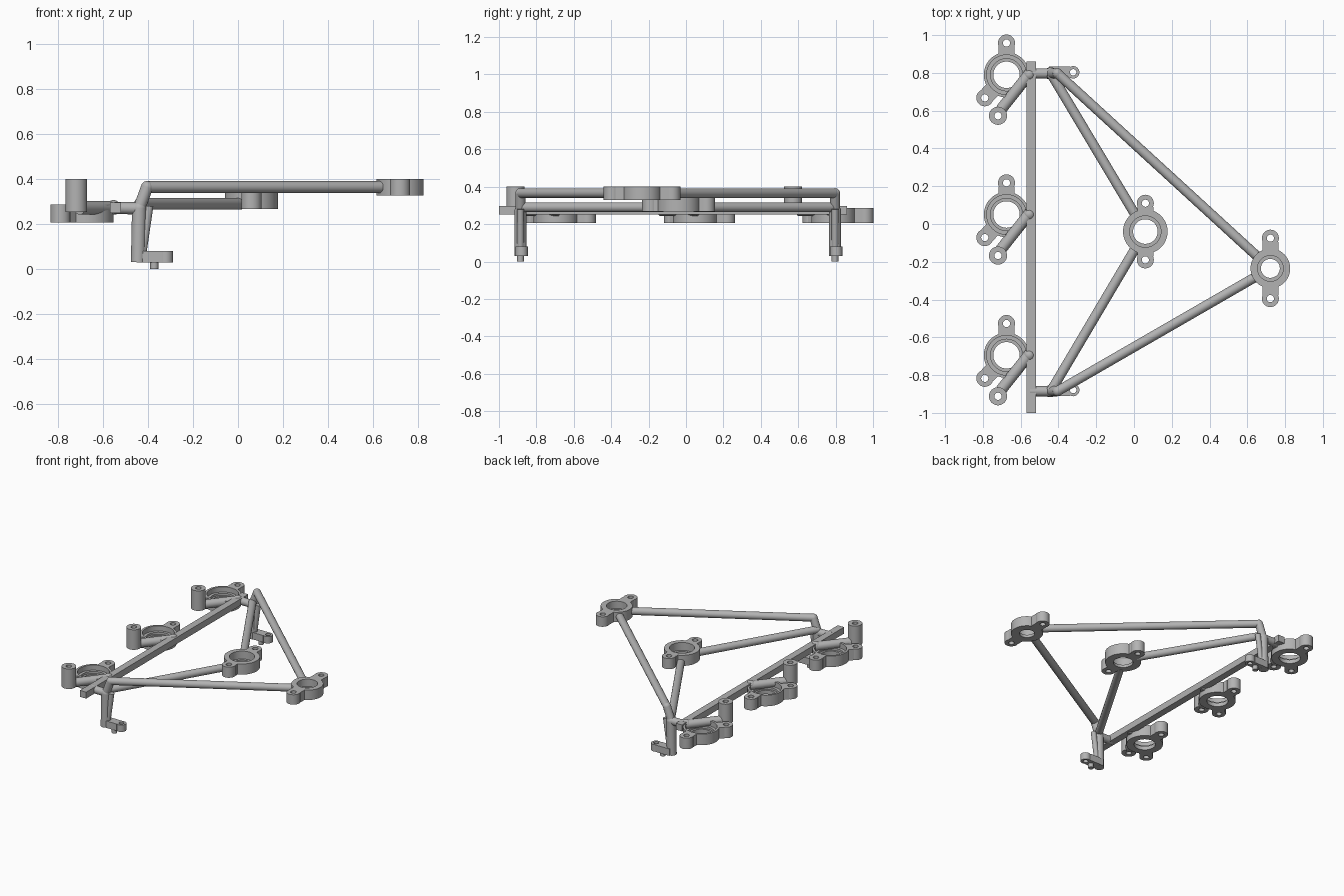
import bpy, bmesh, math
from mathutils import Vector

cube = bpy.data.objects.get("Cube")
if cube:
    bpy.data.objects.remove(cube)

grey = bpy.data.materials.new("plain grey")
grey.use_nodes = True
grey.diffuse_color = (0.45, 0.45, 0.45, 1)
grey.node_tree.nodes["Principled BSDF"].inputs["Base Color"].default_value = grey.diffuse_color


def finish(name, bm):
    bmesh.ops.recalc_face_normals(bm, faces=bm.faces)
    mesh = bpy.data.meshes.new(name)
    bm.to_mesh(mesh)
    bm.free()
    ob = bpy.data.objects.new(name, mesh)
    bpy.context.collection.objects.link(ob)
    mesh.materials.append(grey)
    bpy.ops.object.select_all(action='DESELECT')
    ob.select_set(True)
    bpy.context.view_layer.objects.active = ob
    bpy.ops.object.shade_smooth_by_angle(angle=math.radians(35))
    return ob


def lathe(bm, centre, profile, n=48):
    """Turn a closed (radius, height) loop around a vertical axis."""
    rings = []
    for i in range(n):
        a = 2 * math.pi * i / n
        rings.append([bm.verts.new((centre[0] + r * math.cos(a), centre[1] + r * math.sin(a), z))
                      for r, z in profile])
    m = len(profile)
    for i in range(n):
        p, q = rings[i], rings[(i + 1) % n]
        for j in range(m):
            k = (j + 1) % m
            bm.faces.new((p[j], q[j], q[k], p[k]))


def tube_profile(inner, outer, z0, z1):
    return [(inner, z0), (outer, z0), (outer, z1), (inner, z1)]


def slab(bm, start, end, width, z0, z1):
    """Upright-sided plate running between two plan points."""
    a, b = Vector(start), Vector(end)
    d = (b - a).normalized()
    s = Vector((-d.y, d.x)) * width / 2
    plan = [a - s, b - s, b + s, a + s]
    low = [bm.verts.new((p.x, p.y, z0)) for p in plan]
    high = [bm.verts.new((p.x, p.y, z1)) for p in plan]
    bm.faces.new(low)
    bm.faces.new(high)
    for i in range(4):
        j = (i + 1) % 4
        bm.faces.new((low[i], low[j], high[j], high[i]))


def ear(bm, centre, offset, body, z0, z1, radius=0.045, hole=0.019):
    """Screw tab with a web back to the bearing body."""
    c, o = Vector(centre), Vector(offset)
    d = o.normalized()
    lathe(bm, c + o, tube_profile(hole, radius, z0, z1), 28)
    slab(bm, c + d * (body - 0.012), c + o - d * hole, radius * 1.9, z0, z1)


def rod(name, start, end, radius):
    a, b = Vector(start), Vector(end)
    bm = bmesh.new()
    bmesh.ops.create_cone(bm, cap_ends=True, segments=28, radius1=radius, radius2=radius,
                          depth=(b - a).length)
    turn = (b - a).to_track_quat('Z', 'Y')
    for v in bm.verts:
        v.co = turn @ v.co + (a + b) / 2
    return finish(name, bm)


def joint(name, centre, radius):
    bm = bmesh.new()
    bmesh.ops.create_uvsphere(bm, u_segments=24, v_segments=14, radius=radius)
    bmesh.ops.translate(bm, verts=bm.verts, vec=centre)
    return finish(name, bm)


# Long square rail
bm = bmesh.new()
slab(bm, (-0.545, -1.0), (-0.545, 0.86), 0.05, 0.25, 0.297)
finish("rail", bm)

# Three cup holders along the rail, each with two tabs and a tall post
for label, y in (("front", -0.695), ("middle", 0.05), ("back", 0.79)):
    c = (-0.675, y)
    z0, z1 = 0.207, 0.287
    bm = bmesh.new()
    lathe(bm, c, [(0.07, z0), (0.12, z0), (0.12, z1), (0.105, z1),
                  (0.105, 0.25), (0.085, 0.25), (0.085, 0.235), (0.07, 0.235)])
    ear(bm, c, (0, 0.168), 0.12, z0, z1)
    ear(bm, c, (-0.115, -0.122), 0.12, z0, z1)
    finish(label + "_holder", bm)

    post = (-0.72, y - 0.217)
    bm = bmesh.new()
    lathe(bm, post, tube_profile(0.019, 0.048, 0.255, 0.4), 32)
    finish(label + "_post", bm)
    rod(label + "_post_strut", (-0.705, y - 0.185, 0.272), (-0.55, y + 0.01, 0.272), 0.03)
    joint(label + "_strut_joint", (-0.555, y, 0.275), 0.032)

# Two bearings carried on the arms
inner_c, outer_c = (0.06, -0.04), (0.722, -0.235)
for name, c, hole, seat, body, reach, z0, z1 in (
        ("inner_bearing", inner_c, 0.065, 0.083, 0.118, 0.15, 0.268, 0.345),
        ("outer_bearing", outer_c, 0.05, 0.068, 0.105, 0.16, 0.328, 0.4)):
    bm = bmesh.new()
    step = z0 + 0.02
    lathe(bm, c, [(hole, z0), (body, z0), (body, z1), (seat, z1), (seat, step), (hole, step)])
    for side in (-1, 1):
        ear(bm, c, (0, side * reach), body, z0, z1)
    finish(name, bm)

# Two legs, feet, and the arms that start from them
for label, y in (("front", -0.885), ("back", 0.797)):
    knee = Vector((-0.44, y, 0.27))
    top = Vector((-0.405, y, 0.365))
    rod(label + "_leg", (-0.445, y, 0.03), knee, 0.032)
    rod(label + "_leg_top", knee, top, 0.027)
    rod(label + "_rail_link", (-0.55, y, 0.272), knee, 0.027)
    joint(label + "_knee", knee, 0.032)
    joint(label + "_shoulder", top, 0.027)

    bm = bmesh.new()
    foot_y = y + 0.006
    hole_at = (-0.322, foot_y)
    slab(bm, (-0.45, foot_y), (-0.339, foot_y), 0.062, 0.03, 0.08)
    lathe(bm, hole_at, tube_profile(0.017, 0.033, 0.03, 0.08), 28)
    finish(label + "_foot", bm)
    rod(label + "_foot_pin", (-0.373, y, 0), (-0.373, y, 0.05), 0.018)
    rod(label + "_leg_brace", (-0.425, y, 0.075), (-0.395, y, 0.28), 0.018)

    # Arms stop inside the bearing walls
    for name, c, body, start, z in (
            ("inner_arm", inner_c, 0.1, (-0.44, y), 0.29),
            ("outer_arm", outer_c, 0.09, (-0.405, y), 0.365)):
        a, b = Vector(start), Vector(c)
        end = b - (b - a).normalized() * body
        rod(label + "_" + name, (a.x, a.y, z), (end.x, end.y, z), 0.026)
